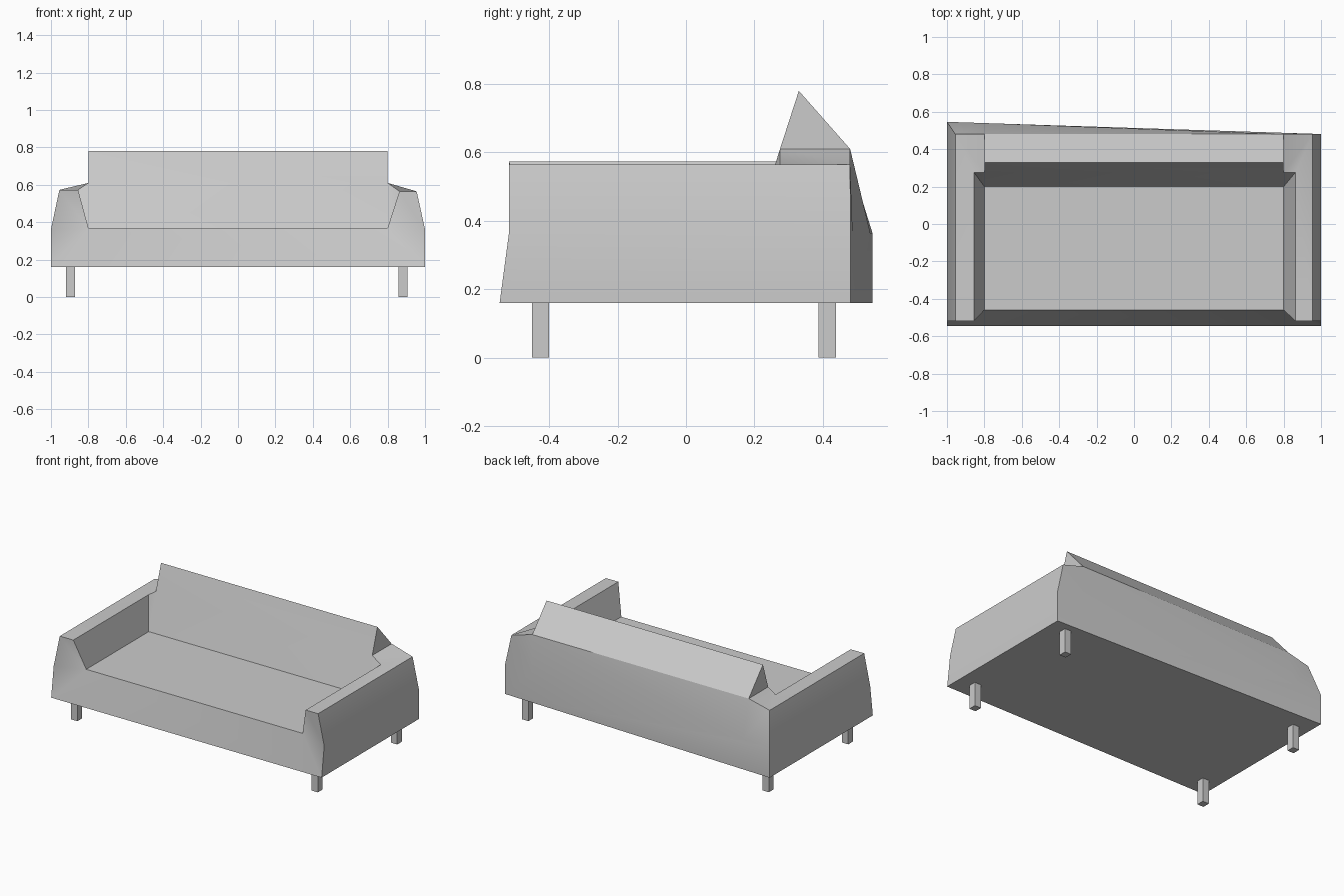
import bpy
import bmesh
from math import radians

if "Cube" in bpy.data.objects:
    bpy.data.objects.remove(bpy.data.objects["Cube"])


def finish(name, bm):
    bmesh.ops.recalc_face_normals(bm, faces=bm.faces[:])
    mesh = bpy.data.meshes.new(name)
    bm.to_mesh(mesh)
    bm.free()
    obj = bpy.data.objects.new(name, mesh)
    bpy.context.collection.objects.link(obj)
    return obj


def end_points(bm, side, arm_z, arm_in, back_y, back_mid_y):
    """Named corners of one end of the sofa."""
    pts = {
        "A": (1.0, -0.545, 0.16),        # front, bottom
        "B": (1.0, -0.518, 0.362),       # front, widest crease
        "C": (0.955, -0.518, arm_z),     # armrest top, outer front
        "D": (arm_in, -0.518, arm_z),    # armrest top, inner front
        "E": (0.8, -0.46, 0.37),         # seat, front
        "F": (0.8, 0.2, 0.37),           # seat, rear
        "G": (arm_in, 0.275, arm_z),     # armrest top, inner rear
        "H": (0.8, 0.275, 0.61),         # backrest meets armrest
        "I": (0.8, 0.33, 0.78),          # backrest ridge
        "J": (0.8, 0.48, 0.61),          # backrest, rear
        "K": (0.955, 0.48, arm_z),       # armrest top, outer rear
        "L": (1.0, back_y, 0.362),       # rear, widest crease
        "M": (1.0, back_y, 0.16),        # rear, bottom
        "N": (0.8, back_mid_y, 0.362),   # rear panel crease
    }
    return {k: bm.verts.new((side * x, y, z)) for k, (x, y, z) in pts.items()}


# Upholstered body: seat, armrests and backrest in one closed shell
bm = bmesh.new()
right = end_points(bm, 1, 0.565, 0.863, 0.481, 0.4875)
left = end_points(bm, -1, 0.573, 0.855, 0.546, 0.5395)

# Armrest faces, repeated at both ends
for end in (right, left):
    for loop in ("AMLB", "BLKC", "CKGD", "KJHG", "DGFE", "FGH", "HJI", "NLKJ", "ABCDE"):
        bm.faces.new([end[k] for k in loop])

# Faces spanning the sofa: front, seat, backrest, rear and underside
for loop in ("AE", "EF", "FHI", "IJ", "JN", "NLM", "MA"):
    bm.faces.new([right[k] for k in loop] + [left[k] for k in reversed(loop)])

body = finish("sofa_body", bm)
bpy.context.view_layer.objects.active = body
body.select_set(True)
bpy.ops.object.shade_smooth_by_angle(angle=radians(30))


# Square legs
def leg(name, x, y):
    bm = bmesh.new()
    bmesh.ops.create_cube(bm, size=1.0)
    bmesh.ops.scale(bm, vec=(0.047, 0.05, 0.16), verts=bm.verts[:])
    bmesh.ops.translate(bm, vec=(x, y, 0.08), verts=bm.verts[:])
    finish(name, bm)


for side_name, x in (("left", -0.896), ("right", 0.882)):
    for end_name, y in (("front", -0.425), ("rear", 0.413)):
        leg(f"{end_name}_{side_name}_leg", x, y)
